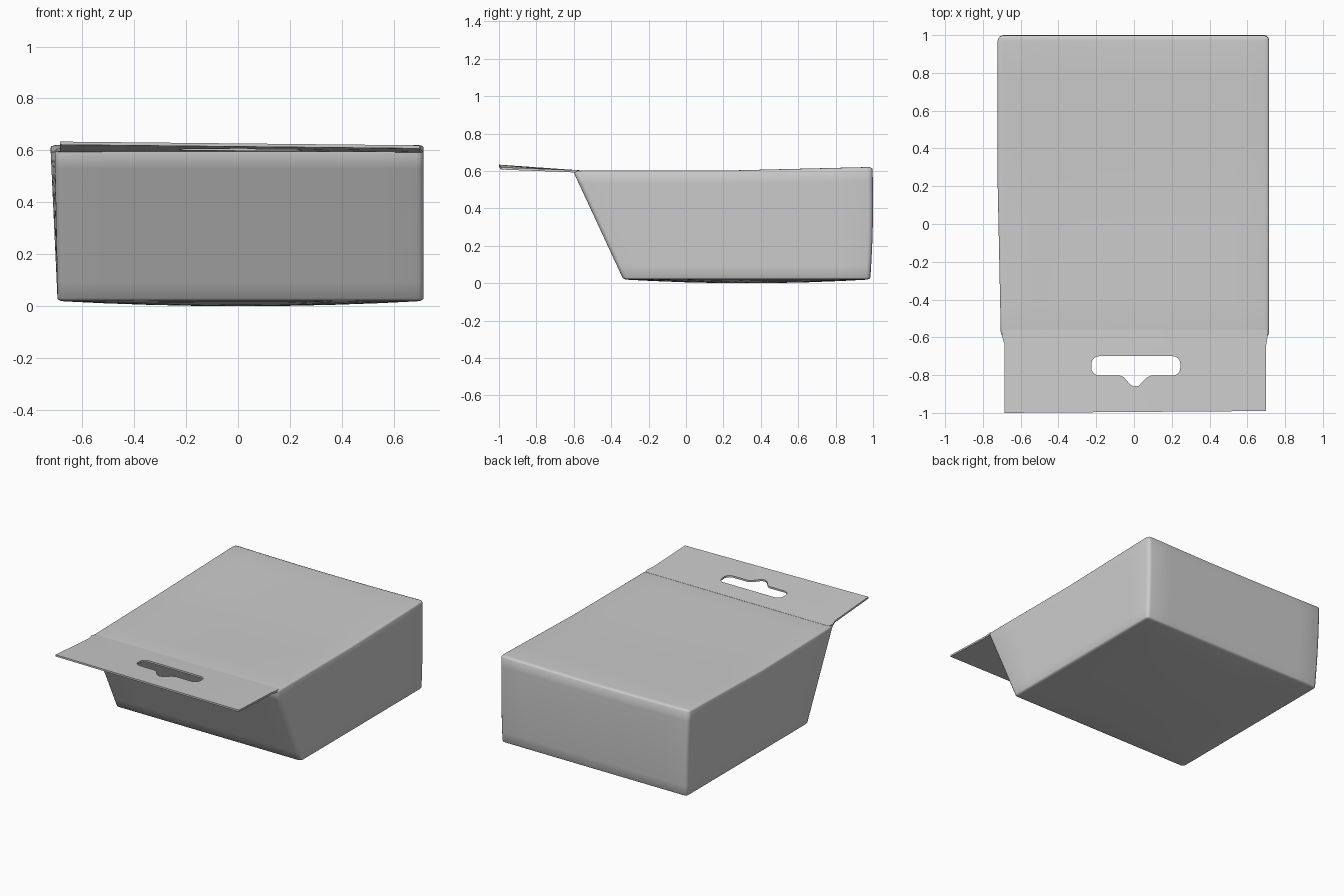
import bpy, bmesh, math

if "Cube" in bpy.data.objects:
    bpy.data.objects.remove(bpy.data.objects["Cube"])


def finish(bm, name, angle):
    bmesh.ops.recalc_face_normals(bm, faces=bm.faces)
    mesh = bpy.data.meshes.new(name)
    bm.to_mesh(mesh)
    bm.free()
    obj = bpy.data.objects.new(name, mesh)
    bpy.context.collection.objects.link(obj)
    bpy.ops.object.select_all(action='DESELECT')
    obj.select_set(True)
    bpy.context.view_layer.objects.active = obj
    bpy.ops.object.shade_smooth_by_angle(angle=math.radians(angle))
    return obj


def lerp(a, b, t):
    return a + (b - a) * t


# Carton body: box with rounded edges, a sloping front and softly bulging panels
bm = bmesh.new()
bmesh.ops.create_cube(bm, size=2)
bmesh.ops.bevel(bm, geom=bm.edges[:], offset=0.035, segments=3, profile=0.5, affect='EDGES')
for axis in ((1, 0, 0), (0, 1, 0), (0, 0, 1)):
    for i in range(-3, 4):
        bmesh.ops.bisect_plane(bm, geom=bm.verts[:] + bm.edges[:] + bm.faces[:],
                               plane_co=[a * i / 4 for a in axis], plane_no=axis)
for v in bm.verts:
    u, w, h = v.co
    t, s = (h + 1) / 2, (w + 1) / 2
    left = lerp(-0.695, lerp(-0.705, -0.722, min(1, s * 2)), t)
    bulge = (1 - u * u) * (1 - w * w)
    back_round = 0.008 * (1 - h * h)
    x = lerp(left, 0.715, (u + 1) / 2)
    y = lerp(lerp(-0.335, -0.605, t), lerp(0.985, 0.997, t) + back_round, s)
    bottom = 0.02 - 0.02 * bulge
    top = 0.602 + 0.02 * max(0, w) - 0.008 * (1 - u * u) * s
    v.co = (x, y, lerp(bottom, top, t))
finish(bm, "carton_body", 50)


# Hanging tab: flat outline with a slot and a hook notch
def arc(cx, cy, r, a0, a1, n=6):
    return [(cx + r * math.cos(math.radians(lerp(a0, a1, i / n))),
             cy + r * math.sin(math.radians(lerp(a0, a1, i / n)))) for i in range(n + 1)]


outline = [(-0.685, -1.0), (0.70, -0.99), (0.70, -0.64), (0.708, -0.59), (0.70, -0.56),
           (-0.69, -0.56), (-0.70, -0.59), (-0.685, -0.64)]
slot = (arc(0.205, -0.74, 0.04, 0, 90) + arc(-0.185, -0.74, 0.04, 90, 180)
        + arc(-0.185, -0.762, 0.04, 180, 270)
        + [(-0.075, -0.802), (-0.055, -0.81), (-0.02, -0.85), (0.0, -0.86), (0.025, -0.857),
           (0.065, -0.815), (0.09, -0.802)]
        + arc(0.205, -0.762, 0.04, 270, 360))

bm = bmesh.new()
edges = []
for loop in (outline, slot):
    vs = [bm.verts.new((x, y, 0)) for x, y in loop]
    edges += [bm.edges.new((vs[i], vs[(i + 1) % len(vs)])) for i in range(len(vs))]
bmesh.ops.triangle_fill(bm, edges=edges, use_beauty=True, use_dissolve=False)
ext = bmesh.ops.extrude_face_region(bm, geom=bm.faces[:], use_keep_orig=True)
for g in ext["geom"]:
    if isinstance(g, bmesh.types.BMVert):
        g.co.z = -0.012
# Tilt the tab up toward its free end
for v in bm.verts:
    reach = max(0, -0.56 - v.co.y) / 0.44
    v.co.z += 0.603 + reach * (0.024 - 0.01 * v.co.x)
finish(bm, "hanging_tab", 30)
